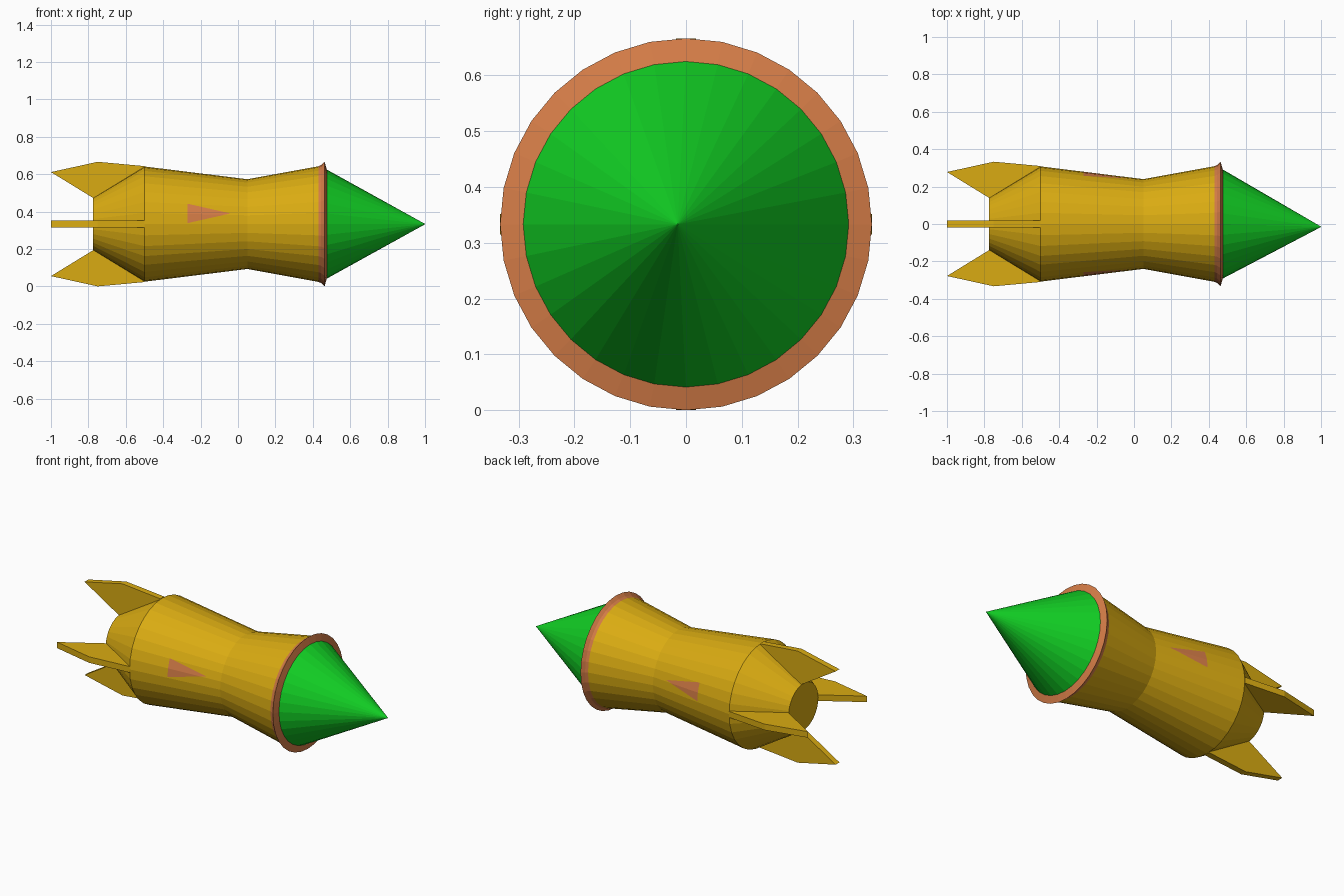
import bpy
import bmesh
from math import cos, sin, pi
from mathutils import Vector, Matrix

SIDES = 32
AXIS_Z = 0.333

cube = bpy.data.objects.get("Cube")
if cube:
    bpy.data.objects.remove(cube, do_unlink=True)


def material(name, rgb):
    mat = bpy.data.materials.new(name)
    mat.use_nodes = True
    mat.diffuse_color = (*rgb, 1)
    mat.node_tree.nodes["Principled BSDF"].inputs["Base Color"].default_value = (*rgb, 1)
    return mat


yellow = material("golden yellow", (0.70, 0.41, 0.006))
orange = material("copper orange", (0.67, 0.205, 0.064))
green = material("bright green", (0.006, 0.64, 0.018))


def finish(bm, name, *mats):
    bmesh.ops.recalc_face_normals(bm, faces=bm.faces)
    mesh = bpy.data.meshes.new(name)
    bm.to_mesh(mesh)
    bm.free()
    for mat in mats:
        mesh.materials.append(mat)
    obj = bpy.data.objects.new(name, mesh)
    obj.location.z = AXIS_Z
    bpy.context.collection.objects.link(obj)
    return obj


def lathe(profile):
    """Closed solid turned around the x axis from (x, radius) pairs."""
    bm = bmesh.new()
    angles = [2 * pi * i / SIDES for i in range(SIDES)]
    rings = [[bm.verts.new((x, r * sin(a), r * cos(a))) for a in angles] for x, r in profile]
    for a, b in zip(rings, rings[1:]):
        for i in range(SIDES):
            j = (i + 1) % SIDES
            bm.faces.new((a[i], a[j], b[j], b[i]))
    bm.faces.new(rings[0])
    bm.faces.new(rings[-1])
    bm.normal_update()
    return bm


# Hull, with a triangle marking cut into each flank
bm = lathe([(-0.775, 0.14), (-0.5, 0.308), (0.05, 0.24), (0.435, 0.31)])
back_x, tip_x, mid_z, half = -0.27, -0.04, 0.057, 0.052
slope = half / (tip_x - back_x)


def on_flank(f):
    c = f.calc_center_median()
    return -0.5 < c.x < 0.05 and abs(f.normal.y) > 0.8


cuts = [((back_x, 0, 0), (1, 0, 0)),
        ((tip_x, 0, mid_z), (slope, 0, 1)),
        ((tip_x, 0, mid_z), (slope, 0, -1))]
for point, normal in cuts:
    faces = [f for f in bm.faces if on_flank(f)]
    edges = {e for f in faces for e in f.edges}
    verts = {v for f in faces for v in f.verts}
    bmesh.ops.bisect_plane(bm, geom=faces + list(edges) + list(verts),
                           plane_co=point, plane_no=normal)
    bm.normal_update()
for f in bm.faces:
    c = f.calc_center_median()
    inside = back_x < c.x < tip_x and abs(c.z - mid_z) < slope * (tip_x - c.x)
    f.material_index = int(on_flank(f) and inside)
finish(bm, "hull", yellow, orange)

# Flared collar
finish(lathe([(0.43, 0.309), (0.445, 0.316), (0.463, 0.333), (0.475, 0.29)]), "collar", orange)

# Nose cone with a slightly off-centre tip
bm = lathe([(0.472, 0.293), (1.0, 0.001)])
for v in bm.verts:
    if v.co.x > 0.9:
        v.co.y -= 0.015
finish(bm, "nose_cone", green)

# Four swept tail fins
outline = [(-1.0, 0.278), (-0.75, 0.333), (-0.5, 0.31), (-0.5, 0.28), (-0.76, 0.12), (-0.775, 0.14)]
thickness = 0.036
for i, side in enumerate(("top", "front", "bottom", "back")):
    bm = bmesh.new()
    face = bm.faces.new([bm.verts.new((x, -thickness / 2, r)) for x, r in outline])
    grown = bmesh.ops.extrude_face_region(bm, geom=[face])["geom"]
    bmesh.ops.translate(bm, vec=Vector((0, thickness, 0)),
                        verts=[g for g in grown if isinstance(g, bmesh.types.BMVert)])
    bmesh.ops.rotate(bm, verts=bm.verts, matrix=Matrix.Rotation(i * pi / 2, 3, "X"))
    finish(bm, side + "_fin", yellow)
